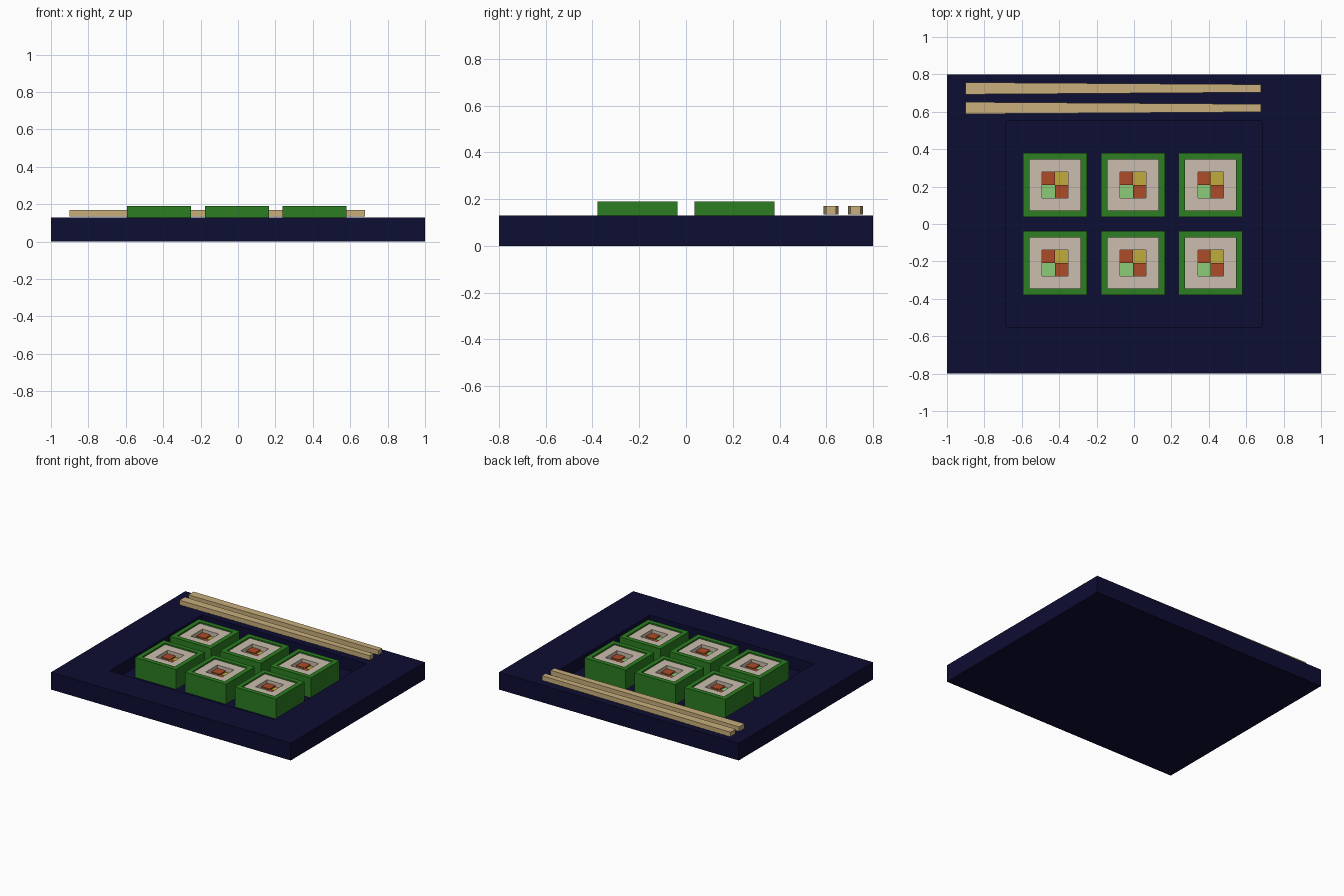
import bpy, bmesh

if "Cube" in bpy.data.objects:
    bpy.data.objects.remove(bpy.data.objects["Cube"])


def material(name, rgb):
    m = bpy.data.materials.new(name)
    m.diffuse_color = (*rgb, 1)
    m.use_nodes = True
    m.node_tree.nodes["Principled BSDF"].inputs["Base Color"].default_value = m.diffuse_color
    return m


navy = material("navy lacquer", (0.004, 0.004, 0.033))
green = material("seaweed green", (0.025, 0.205, 0.015))
rice_white = material("rice", (0.6, 0.51, 0.42))
orange = material("salmon", (0.42, 0.07, 0.02))
yellow = material("egg yellow", (0.53, 0.41, 0.045))
light_green = material("cucumber", (0.26, 0.6, 0.19))
wood = material("pale wood", (0.58, 0.43, 0.2))


def finish(name, bm, mat):
    bmesh.ops.recalc_face_normals(bm, faces=bm.faces)
    me = bpy.data.meshes.new(name)
    bm.to_mesh(me)
    bm.free()
    me.materials.append(mat)
    ob = bpy.data.objects.new(name, me)
    bpy.context.collection.objects.link(ob)
    return ob


def block(name, x0, x1, y0, y1, z0, z1, mat, hole=None):
    """Box, optionally with a rectangular pocket (inset_x, inset_y, floor z) in its top."""
    bm = bmesh.new()

    def ring(a, b, c, d, z):
        return [bm.verts.new(p) for p in ((a, c, z), (b, c, z), (b, d, z), (a, d, z))]

    rings = [ring(x0, x1, y0, y1, z0), ring(x0, x1, y0, y1, z1)]
    if hole:
        ix, iy, floor = hole
        for z in (z1, floor):
            rings.append(ring(x0 + ix, x1 - ix, y0 + iy, y1 - iy, z))
    for lo, hi in zip(rings, rings[1:]):
        for i in range(4):
            j = (i + 1) % 4
            bm.faces.new((lo[i], lo[j], hi[j], hi[i]))
    bm.faces.new(rings[0][::-1])
    bm.faces.new(rings[-1])
    return finish(name, bm, mat)


# Tray with a sunken centre
FLOOR = 0.04
block("tray", -1, 1, -0.8, 0.8, 0, 0.13, navy, (0.315, 0.25, FLOOR))

# Six square rolls: seaweed wrap, rice, four strips of filling
def square(name, cx, cy, half, z0, z1, mat, hole=None):
    block(name, cx - half, cx + half, cy - half, cy + half, z0, z1, mat, hole)


for cx in (-0.422, -0.006, 0.41):
    for cy in (-0.208, 0.208):
        square("seaweed_wrap", cx, cy, 0.171, FLOOR, 0.19, green, (0.035, 0.035, 0.06))
        square("rice", cx, cy, 0.136, 0.06, 0.18, rice_white, (0.067, 0.067, 0.08))
        for sx, sy, mat, top in ((-1, 1, orange, 0.155), (1, -1, orange, 0.155),
                                 (1, 1, yellow, 0.145), (-1, -1, light_green, 0.145)):
            square("filling_strip", cx + sx * 0.0345, cy + sy * 0.0345, 0.0345,
                   0.08, top, mat)

# Pair of tapered chopsticks
for cy in (0.62, 0.725):
    stick = block("chopstick", -0.9, 0.68, cy - 0.032, cy + 0.032, 0.135, 0.17, wood)
    for v in stick.data.vertices:
        if v.co.x > 0:
            v.co.y = cy + (v.co.y - cy) * 0.66
